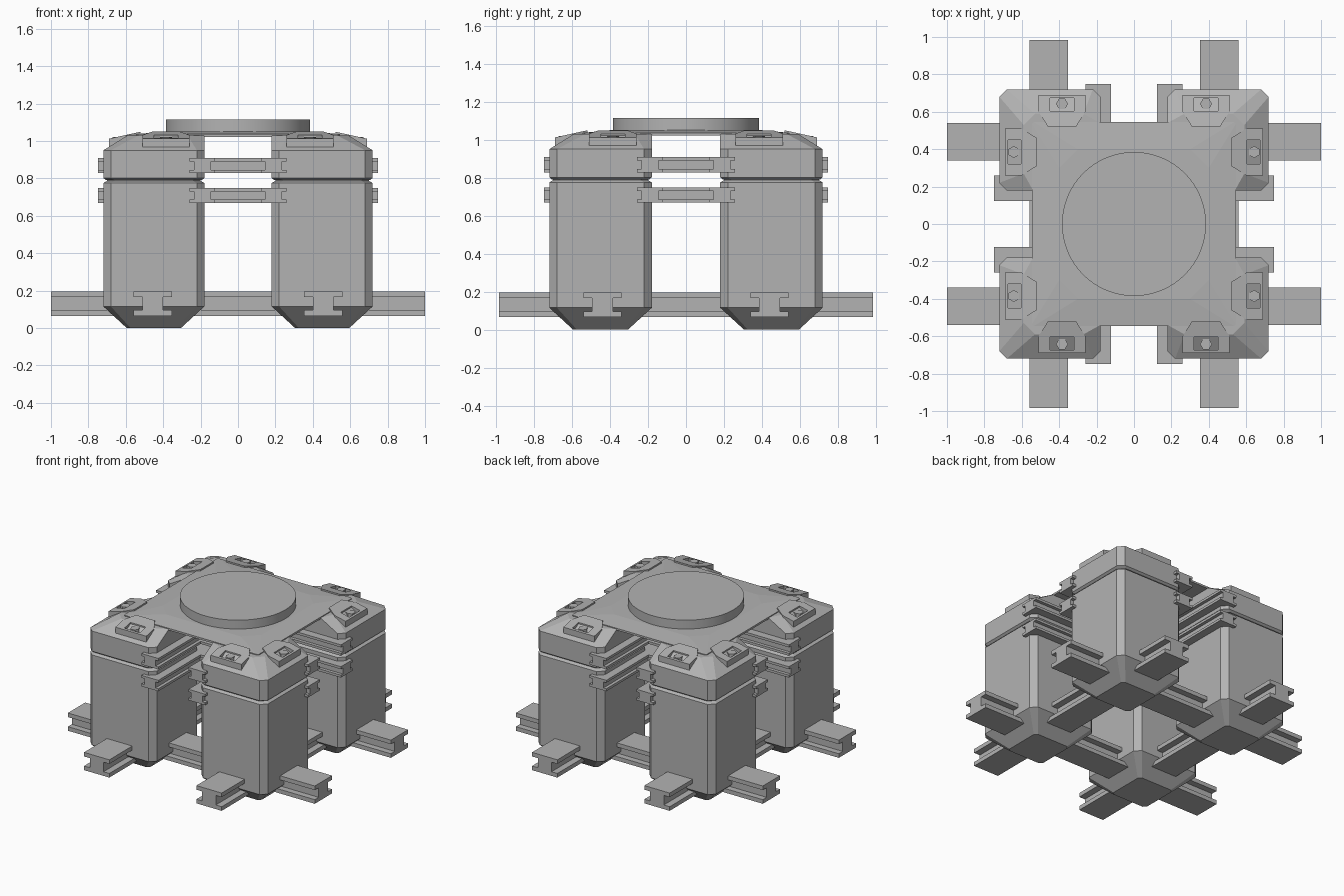
import bpy, bmesh, math

if "Cube" in bpy.data.objects:
    bpy.data.objects.remove(bpy.data.objects["Cube"], do_unlink=True)

grey = bpy.data.materials.new("plain_grey")
grey.use_nodes = True
grey.diffuse_color = (0.45, 0.45, 0.45, 1)
grey.node_tree.nodes["Principled BSDF"].inputs["Base Color"].default_value = grey.diffuse_color


def finish(name, bm, mirror=True):
    """Turn a bmesh into an object, mirrored to all four quadrants."""
    bmesh.ops.recalc_face_normals(bm, faces=bm.faces)
    mesh = bpy.data.meshes.new(name)
    bm.to_mesh(mesh)
    bm.free()
    mesh.materials.append(grey)
    ob = bpy.data.objects.new(name, mesh)
    bpy.context.collection.objects.link(ob)
    if mirror:
        mod = ob.modifiers.new("quadrants", "MIRROR")
        mod.use_axis = (True, True, False)
        mod.use_mirror_merge = False
    return ob


def loft(bm, rings):
    """Skin a stack of equal-length point rings and cap both ends."""
    loops = [[bm.verts.new(p) for p in ring] for ring in rings]
    n = len(loops[0])
    for a, b in zip(loops, loops[1:]):
        for i in range(n):
            j = (i + 1) % n
            bm.faces.new((a[i], a[j], b[j], b[i]))
    bm.faces.new(loops[0][::-1])
    bm.faces.new(loops[-1])


def square(lo, hi, c, z):
    """Square ring with chamfered corners."""
    a, b = lo + c, hi - c
    return [(x, y, z) for x, y in ((a, lo), (b, lo), (hi, a), (hi, b),
                                   (b, hi), (a, hi), (lo, b), (lo, a))]


def i_beam(bm, axis, offset, z, length, width, web, height, flange):
    """I-section beam through the whole model along x or y."""
    w, v, h, g = width / 2, web / 2, height / 2, height / 2 - flange
    half = [(w, -h), (w, -g), (v, -g), (v, g), (w, g), (w, h)]
    section = half + [(-u, t) for u, t in reversed(half)]
    rings = []
    for end in (-length, length):
        if axis == "x":
            rings.append([(end, offset + u, z + t) for u, t in section])
        else:
            rings.append([(offset + u, end, z + t) for u, t in section])
    loft(bm, rings)


LO, HI, C = 0.18, 0.72, 0.04

# Lower leg blocks with tapered feet
bm = bmesh.new()
loft(bm, [square(LO + 0.125, HI - 0.125, 0.02, 0), square(LO, HI, C, 0.115),
          square(LO, HI, C, 0.775), square(LO + 0.02, HI - 0.02, C, 0.787)])
finish("leg", bm)

# Recessed neck between leg and cap
bm = bmesh.new()
loft(bm, [square(LO + 0.02, HI - 0.02, C, z) for z in (0.77, 0.81)])
finish("leg_neck", bm)

# Caps, sloping on the outer sides only
bm = bmesh.new()
out, top = 0.59, 1.03
crown = [(LO, LO), (0.54, LO), (out, 0.27), (out, 0.53),
         (0.53, out), (0.27, out), (LO, 0.54), (LO, LO + 0.05)]
crown[0] = (LO + 0.05, LO)
loft(bm, [square(LO + 0.015, HI - 0.015, C, 0.79), square(LO, HI, C, 0.802),
          square(LO, HI, C, 0.95), [(x, y, top) for x, y in crown]])
finish("leg_cap", bm)

# Thin deck joining the four caps
bm = bmesh.new()
loft(bm, [square(-0.545, 0.545, 0.01, 1.022), square(-0.545, 0.545, 0.01, 1.036),
          square(-0.4, 0.4, 0.1, 1.05)])
finish("deck", bm, mirror=False)

# Round platform
bm = bmesh.new()
bmesh.ops.create_cone(bm, cap_ends=True, segments=64, radius1=0.385, radius2=0.385, depth=0.075)
bmesh.ops.translate(bm, verts=bm.verts, vec=(0, 0, 1.0775))
disc = finish("round_platform", bm, mirror=False)
bpy.ops.object.select_all(action="DESELECT")
disc.select_set(True)
bpy.context.view_layer.objects.active = disc
bpy.ops.object.shade_smooth_by_angle(angle=math.radians(30))

# Heavy base beams
bm = bmesh.new()
i_beam(bm, "x", 0.44, 0.13, 1.0, 0.2, 0.11, 0.13, 0.03)
finish("base_beam_across", bm).modifiers[0].use_axis[0] = False
bm = bmesh.new()
i_beam(bm, "y", 0.455, 0.13, 0.985, 0.205, 0.11, 0.13, 0.03)
finish("base_beam_along", bm).modifiers[0].use_axis[1] = False

# Two levels of light rails
for level, z in (("lower", 0.708), ("upper", 0.868)):
    for axis, skip in (("x", 0), ("y", 1)):
        bm = bmesh.new()
        i_beam(bm, axis, 0.19, z, 0.748, 0.136, 0.09, 0.08, 0.018)
        finish(f"{level}_rail_{axis}", bm).modifiers[0].use_axis[skip] = False

# Clamps on the cap slopes: pocketed frame and outer lip
MID = 0.385
frame = [(-0.125, 0.675), (-0.125, 0.60), (-0.075, 0.52), (0.075, 0.52), (0.125, 0.60),
         (0.125, 0.675), (0.063, 0.675), (0.063, 0.605), (-0.063, 0.605), (-0.063, 0.675)]
lip = [(-0.125, 0.675), (0.125, 0.675), (0.125, 0.69), (-0.125, 0.69)]
hexagon = [(0.032 * math.cos(k * math.pi / 3), 0.642 + 0.032 * math.sin(k * math.pi / 3))
           for k in range(6)]


def clamp_top(y):
    return 1.012 + (0.69 - y) * 0.22


def clamp_part(name, plan, low, high):
    """Prism on both outer sides of each cap."""
    bm = bmesh.new()
    for swap in (False, True):
        rings = []
        for height in (low, high):
            ring = [(MID + u, v, height(v)) for u, v in plan]
            rings.append([(y, x, z) for x, y, z in ring] if swap else ring)
        loft(bm, rings)
    finish(name, bm)


clamp_part("clamp_frame", frame, lambda y: 0.967, clamp_top)
clamp_part("clamp_lip", lip, lambda y: 0.967, clamp_top)
clamp_part("clamp_bolt", hexagon, lambda y: 0.97, lambda y: 1.02)
